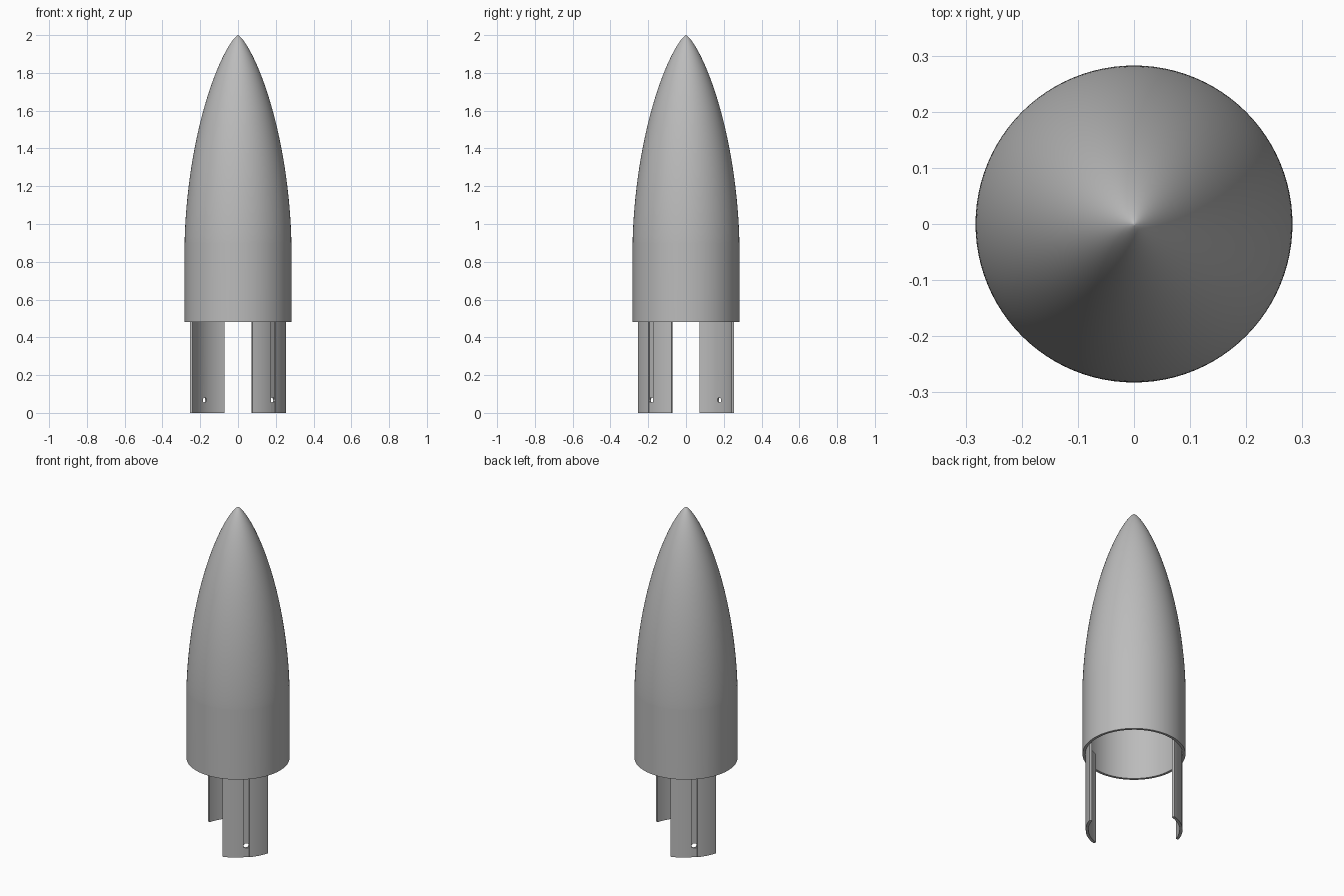
import bpy, bmesh
from math import acos, cos, sin, pi, radians, sqrt
from mathutils import Matrix

old = bpy.data.objects.get("Cube")
if old:
    bpy.data.objects.remove(old)

grey = bpy.data.materials.new("plain grey")
grey.use_nodes = True
grey.diffuse_color = (0.5, 0.5, 0.5, 1)
grey.node_tree.nodes["Principled BSDF"].inputs["Base Color"].default_value = (0.5, 0.5, 0.5, 1)

RADIUS, WALL = 0.2825, 0.015
BASE, SHOULDER, TIP = 0.48, 0.9, 2.0
LEG_OUT, LEG_IN, LEG_TOP = 0.266, 0.25, 0.56
HALF_ARC = radians(28.5)


def finish(name, bm):
    bmesh.ops.recalc_face_normals(bm, faces=bm.faces)
    mesh = bpy.data.meshes.new(name)
    bm.to_mesh(mesh)
    bm.free()
    mesh.materials.append(grey)
    obj = bpy.data.objects.new(name, mesh)
    bpy.context.collection.objects.link(obj)
    return obj


def smooth(obj):
    bpy.ops.object.select_all(action='DESELECT')
    obj.select_set(True)
    bpy.context.view_layer.objects.active = obj
    bpy.ops.object.shade_smooth_by_angle(angle=radians(30))


def nose_curve(radius, tip, steps=40):
    """Low-drag nose outline from the shoulder to the tip."""
    points = []
    for i in range(steps + 1):
        a = pi * (1 - i / steps)
        r = radius * sqrt(max(0, a - sin(2 * a) / 2 + sin(a) ** 3 / 3) / pi)
        points.append((r, tip - (tip - SHOULDER) * (1 - cos(a)) / 2))
    return points


# Hollow nose shell, turned from an outer and an inner outline
outline = [(RADIUS, BASE)] + nose_curve(RADIUS, TIP)
inside = [(RADIUS - WALL, BASE)] + nose_curve(RADIUS - WALL, TIP - 0.03)
outline += inside[::-1]
bm = bmesh.new()
verts = [bm.verts.new((r, 0, z)) for r, z in outline]
edges = [bm.edges.new(pair) for pair in zip(verts, verts[1:] + verts[:1])]
bmesh.ops.spin(bm, geom=verts + edges, axis=(0, 0, 1), cent=(0, 0, 0),
               angle=2 * pi, steps=96, use_duplicate=False)
bmesh.ops.remove_doubles(bm, verts=bm.verts, dist=0.0001)
smooth(finish("nose_shell", bm))


def cutter(name, bm):
    obj = finish(name, bm)
    obj.hide_render = True
    obj.hide_viewport = True
    return obj


def leg(name, angle):
    # Curved plate
    steps = 20
    arc = [angle + HALF_ARC * (2 * i / steps - 1) for i in range(steps + 1)]
    ring = [(LEG_OUT, a) for a in arc] + [(LEG_IN, a) for a in reversed(arc)]
    bm = bmesh.new()
    face = bm.faces.new([bm.verts.new((r * cos(a), r * sin(a), 0)) for r, a in ring])
    top = bmesh.ops.extrude_face_region(bm, geom=[face])["geom"]
    bmesh.ops.translate(bm, verts=[v for v in top if isinstance(v, bmesh.types.BMVert)],
                        vec=(0, 0, LEG_TOP))
    obj = finish(name, bm)
    turn = Matrix.Rotation(angle, 4, 'Z')

    # Upright groove on the outside, shallower below the hole
    cuts = []
    for part, depth, low, high in (("groove", 0.008, 0.055, 0.6), ("groove_foot", 0.005, -0.1, 0.056)):
        bm = bmesh.new()
        bmesh.ops.create_cube(bm, matrix=turn
                              @ Matrix.Translation((LEG_OUT - depth + 0.05, 0, (low + high) / 2))
                              @ Matrix.Diagonal((0.1, 0.033, high - low, 1)))
        cuts.append(cutter(name + "_" + part + "_cutter", bm))

    # Round hole through the foot
    bm = bmesh.new()
    bmesh.ops.create_cone(bm, cap_ends=True, segments=24, radius1=0.014, radius2=0.014, depth=0.2,
                          matrix=turn @ Matrix.Translation((LEG_OUT, 0, 0.068))
                          @ Matrix.Rotation(pi / 2, 4, 'Y'))
    cuts.append(cutter(name + "_hole_cutter", bm))

    for cut in cuts:
        mod = obj.modifiers.new(cut.name, 'BOOLEAN')
        mod.object = cut
        mod.operation = 'DIFFERENCE'
        mod.solver = 'EXACT'
    smooth(obj)


leg("front_left_leg", radians(-45))
leg("back_right_leg", radians(135))
